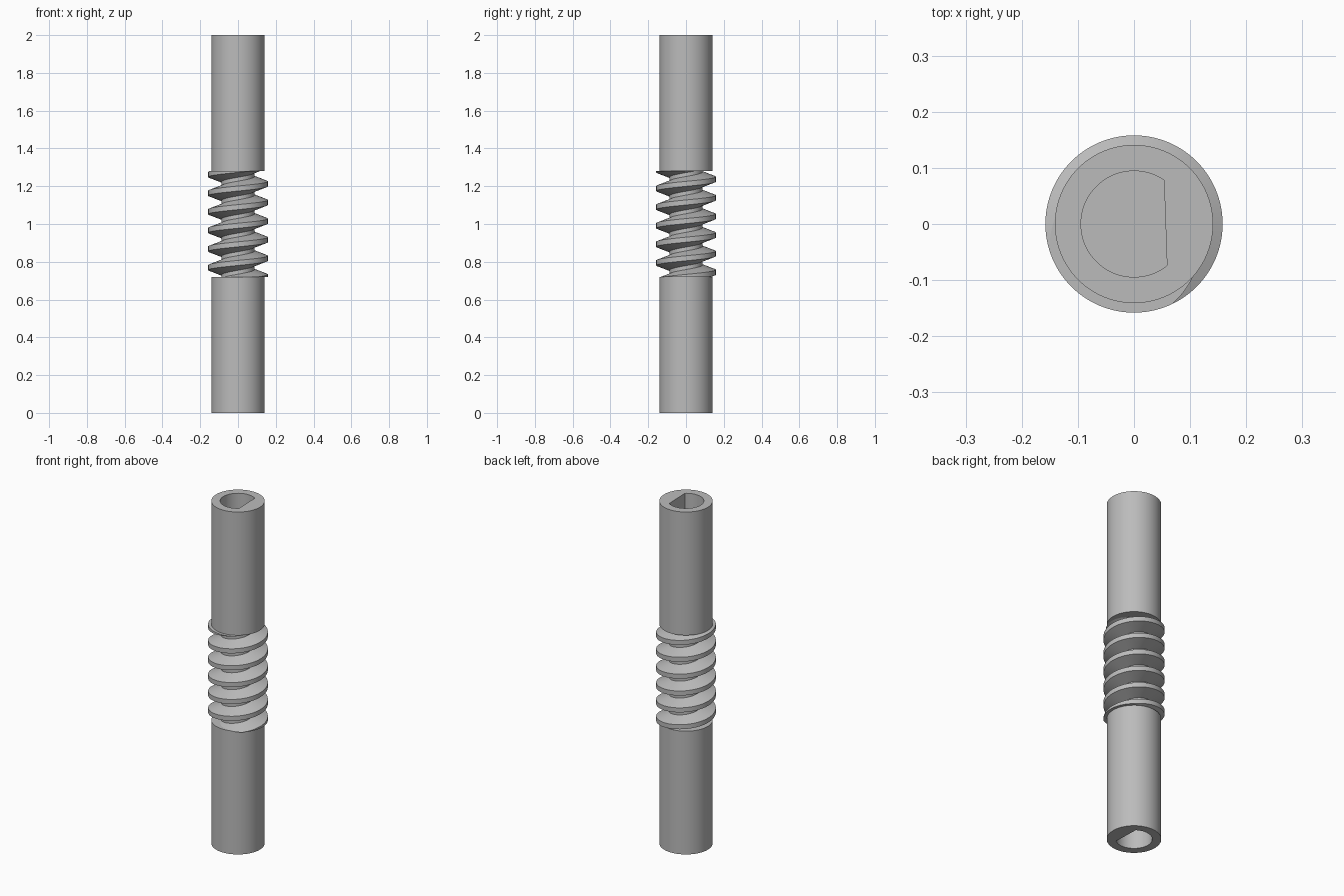
import bpy
import bmesh
from math import sin, cos, tan, pi, acos, radians

cube = bpy.data.objects.get("Cube")
if cube:
    bpy.data.objects.remove(cube, do_unlink=True)

SHAFT_R, BORE_R, FLAT_DIST = 0.141, 0.0945, 0.0562
FLAT_TURN = radians(2)
LOW, HIGH, TOP = 0.72, 1.28, 2.0
BORE_DEPTH = 0.62
TIP_R, ROOT_R, PITCH = 0.158, 0.0875, 0.0985
TIP_HALF = 0.0133
SEGS = 96

steel = bpy.data.materials.new("steel_grey")
steel.use_nodes = True
grey = (0.5, 0.5, 0.5, 1)
steel.diffuse_color = grey
steel.node_tree.nodes["Principled BSDF"].inputs["Base Color"].default_value = grey


def finish(bm, name):
    bmesh.ops.recalc_face_normals(bm, faces=bm.faces)
    mesh = bpy.data.meshes.new(name)
    bm.to_mesh(mesh)
    bm.free()
    mesh.materials.append(steel)
    obj = bpy.data.objects.new(name, mesh)
    bpy.context.collection.objects.link(obj)
    bpy.ops.object.select_all(action='DESELECT')
    obj.select_set(True)
    bpy.context.view_layer.objects.active = obj
    bpy.ops.object.shade_smooth_by_angle(angle=radians(15))
    return obj


# Angles shared by the outer circle and the D bore, with its exact corners
corner = acos(FLAT_DIST / BORE_R)
angles = sorted([2 * pi * i / SEGS - pi for i in range(SEGS)]
                + [FLAT_TURN - corner, FLAT_TURN + corner])


def bore_radius(a):
    toward = cos(a - FLAT_TURN)
    return min(BORE_R, FLAT_DIST / toward) if toward > 0 else BORE_R


def shaft(name, open_z, inner_z):
    """Round shaft with a blind D-shaped bore entering at open_z."""
    bm = bmesh.new()
    floor_z = open_z + (BORE_DEPTH if inner_z > open_z else -BORE_DEPTH)

    def ring(radius, z):
        return [bm.verts.new((radius(a) * cos(a), radius(a) * sin(a), z)) for a in angles]

    def outer(a):
        return SHAFT_R

    rings = [ring(outer, inner_z), ring(outer, open_z),
             ring(bore_radius, open_z), ring(bore_radius, floor_z)]
    n = len(angles)
    for r, s in zip(rings, rings[1:]):
        for i in range(n):
            j = (i + 1) % n
            bm.faces.new((r[i], r[j], s[j], s[i]))
    bm.faces.new(rings[0])
    bm.faces.new(rings[-1])
    return finish(bm, name)


def worm():
    """Right-handed trapezoid thread, swept as a helix and cut flat at both ends."""
    bm = bmesh.new()
    root_half = TIP_HALF + (TIP_R - ROOT_R) * tan(radians(20))
    profile = [(ROOT_R, -root_half), (TIP_R, -TIP_HALF),
               (TIP_R, TIP_HALF), (ROOT_R, root_half)]
    start = LOW - 2 * PITCH      # thread crosses the +x side here
    count = 10 * SEGS
    grid = []
    for k in range(count + 1):
        a = 2 * pi * k / SEGS
        z = start + PITCH * k / SEGS
        grid.append([bm.verts.new((r * cos(a), r * sin(a), z + dz)) for r, dz in profile])
    for k in range(count - SEGS):
        this = grid[k] + [grid[k + SEGS][0]]
        after = grid[k + 1] + [grid[k + 1 + SEGS][0]]
        for j in range(len(profile)):
            bm.faces.new((this[j], after[j], after[j + 1], this[j + 1]))
    for z, up in ((LOW, -1), (HIGH, 1)):
        geom = bm.verts[:] + bm.edges[:] + bm.faces[:]
        cut = bmesh.ops.bisect_plane(bm, geom=geom, dist=1e-6, plane_co=(0, 0, z),
                                     plane_no=(0, 0, up), clear_outer=True)
        rim = [e for e in cut["geom_cut"] if isinstance(e, bmesh.types.BMEdge)]
        bmesh.ops.holes_fill(bm, edges=rim, sides=0)
    loose = [v for v in bm.verts if not v.link_faces]
    bmesh.ops.delete(bm, geom=loose, context='VERTS')
    return finish(bm, "worm_thread")


shaft("lower_shaft", 0, LOW)
shaft("upper_shaft", TOP, HIGH)
worm()
